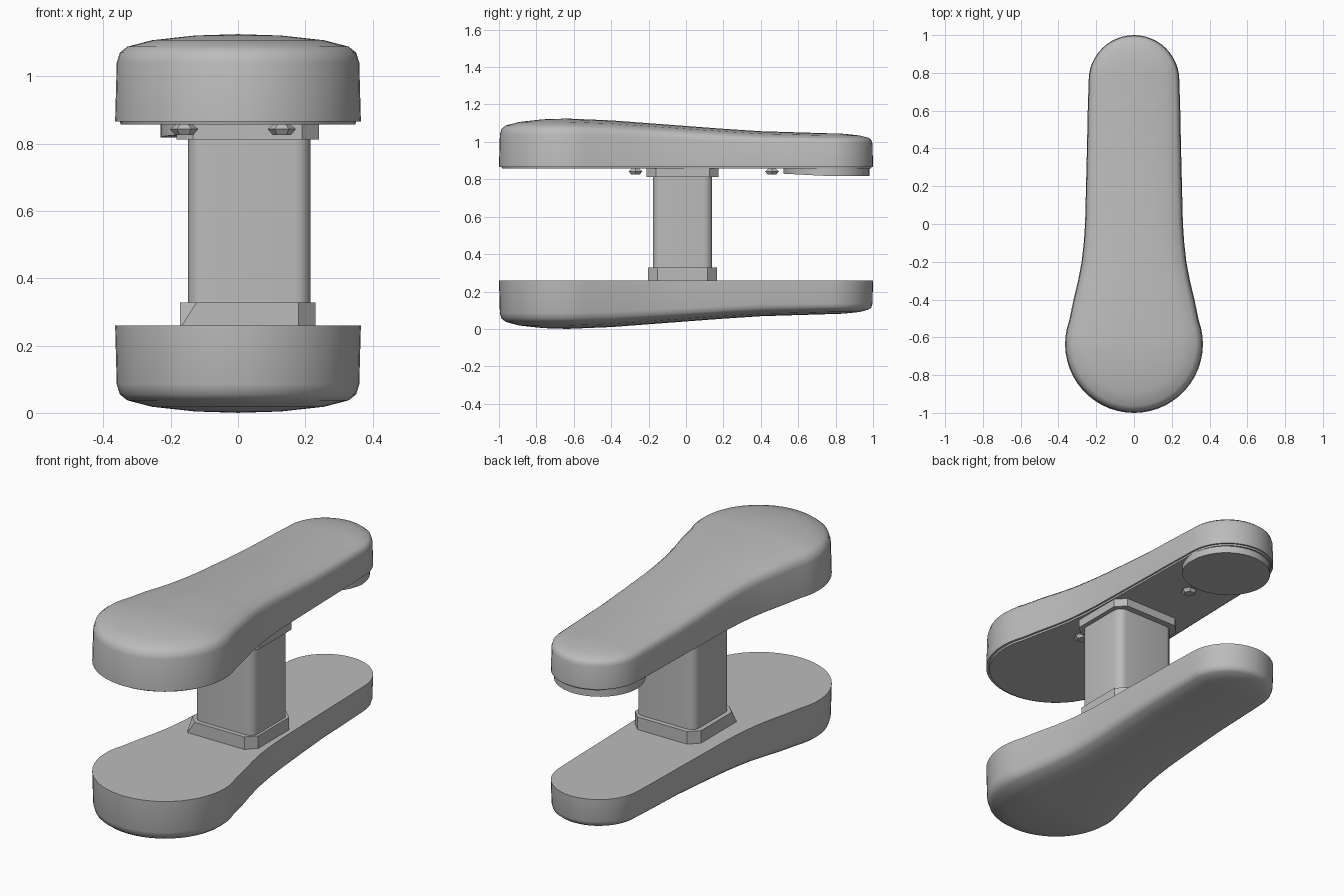
import bpy, bmesh
from math import sin, cos, pi, radians

cube = bpy.data.objects.get("Cube")
if cube:
    bpy.data.objects.remove(cube, do_unlink=True)

grey = bpy.data.materials.new("plain_grey")
grey.use_nodes = True
grey.diffuse_color = (0.5, 0.5, 0.5, 1)
grey.node_tree.nodes["Principled BSDF"].inputs["Base Color"].default_value = (0.5, 0.5, 0.5, 1)

HEIGHT = 1.125
SEAM = 0.866                    # underside of the upper pad
FRONT_Y, FRONT_R = -0.635, 0.365
BACK_Y, BACK_R = 0.76, 0.24


def loft(name, rings, angle=40):
    """Skin a stack of equal-length point rings and cap both ends."""
    bm = bmesh.new()
    loops = [[bm.verts.new(p) for p in ring] for ring in rings]
    n = len(loops[0])
    for a, b in zip(loops, loops[1:]):
        for i in range(n):
            j = (i + 1) % n
            bm.faces.new((a[i], a[j], b[j], b[i]))
    bm.faces.new(loops[0])
    if max(abs(p[0]) for p in rings[-1]) > 1e-6:
        bm.faces.new(loops[-1])
    bmesh.ops.remove_doubles(bm, verts=bm.verts, dist=0.0005)
    bmesh.ops.recalc_face_normals(bm, faces=bm.faces)
    mesh = bpy.data.meshes.new(name)
    bm.to_mesh(mesh)
    bm.free()
    mesh.materials.append(grey)
    obj = bpy.data.objects.new(name, mesh)
    bpy.context.collection.objects.link(obj)
    bpy.ops.object.select_all(action='DESELECT')
    obj.select_set(True)
    bpy.context.view_layer.objects.active = obj
    bpy.ops.object.shade_smooth_by_angle(angle=radians(angle))
    return obj


def interpolate(table, t):
    for (a, u), (b, v) in zip(table, table[1:]):
        if t <= b:
            return u + (v - u) * max(0, t - a) / (b - a)
    return table[-1][1]


def pad_outline():
    """Paddle shape: wide round front, waisted neck, narrow round back."""
    half = []
    for i in range(17):
        a = radians(-90 + 110 * i / 16)
        half.append((FRONT_R * cos(a), FRONT_Y + FRONT_R * sin(a)))
    half += [(0.32, -0.4), (0.296, -0.3), (0.277, -0.2), (0.266, -0.1),
             (0.259, 0), (0.254, 0.2), (0.249, 0.4), (0.245, 0.6)]
    for i in range(13):
        a = radians(90 * i / 12)
        half.append((BACK_R * cos(a), BACK_Y + BACK_R * sin(a)))
    return half + [(-x, y) for x, y in half[-2:0:-1]]


OUTLINE = pad_outline()
CROWN = [(-0.64, 1.125), (-0.4, 1.115), (-0.2, 1.10), (0, 1.085),
         (0.2, 1.07), (0.4, 1.057), (0.76, 1.046)]


def inset(k, z=None, drop=0):
    """Outline shrunk toward the spine, flat at z or following the crown."""
    ring = []
    for x, y in OUTLINE:
        s = min(max(y, FRONT_Y), BACK_Y)
        d = drop * interpolate([(FRONT_Y, 1), (BACK_Y, 0.65)], s)
        ring.append((x * k, s + (y - s) * k, z if z is not None else interpolate(CROWN, s) - d))
    return ring


# Upper and lower pads share one mirrored shell
shell = [inset(1, SEAM)] + [inset(k, drop=d) for k, d in
         [(0.987, 0.085), (0.962, 0.055), (0.9, 0.037), (0.7, 0.018), (0.35, 0.004), (0, 0)]]
loft("upper_pad", shell)
loft("lower_pad", [[(x, y, HEIGHT - z) for x, y, z in ring] for ring in shell])
loft("upper_pad_base_plate", [inset(0.965, SEAM + 0.004), inset(0.955, 0.857)])


def rounded_rect(x0, x1, y0, y1, r, z, steps, sharp_corner=False):
    pts = []
    corners = [(x1, y1, 0), (x0, y1, 90), (x0, y0, 180), (x1, y0, 270)]
    for cx, cy, start in corners:
        q = 0.004 if sharp_corner and start == 180 else r
        ox = cx - q if cx == x1 else cx + q
        oy = cy - q if cy == y1 else cy + q
        for i in range(steps + 1):
            a = radians(start + 90 * i / steps)
            pts.append((ox + q * cos(a), oy + q * sin(a), z))
    return pts


# Post between the pads
loft("post", [rounded_rect(-0.148, 0.215, -0.177, 0.14, 0.045, z, 5) for z in (0.27, 0.85)])

# Collars; the lower one flares out at one corner
loft("lower_collar", [rounded_rect(-0.173, 0.23, -0.202, 0.166, 0.05, z, 1, z < 0.3)
                      for z in (0.255, 0.328)], 20)
loft("upper_collar", [rounded_rect(-0.183, 0.24, -0.21, 0.175, 0.05, z, 1)
                      for z in (0.812, 0.862)], 20)


def disc(cx, cy, r, z, sides, tilt=0):
    return [(cx + r * cos(2 * pi * i / sides), cy + r * sin(2 * pi * i / sides),
             z + tilt * max(0, -sin(2 * pi * i / sides))) for i in range(sides)]


# Round foot under the back of the upper pad
loft("round_foot", [disc(0, 0.75, 0.23, 0.862, 40), disc(0, 0.75, 0.23, 0.818, 40, 0.012)])

# Small clips under the upper pad
for i, (x, y) in enumerate([(-0.16, -0.27), (0.13, -0.27), (0.01, 0.46)]):
    loft(f"clip_{i + 1}", [disc(x, y, 0.018, 0.862, 6), disc(x, y, 0.042, 0.843, 6),
                           disc(x, y, 0.028, 0.826, 6)], 10)
